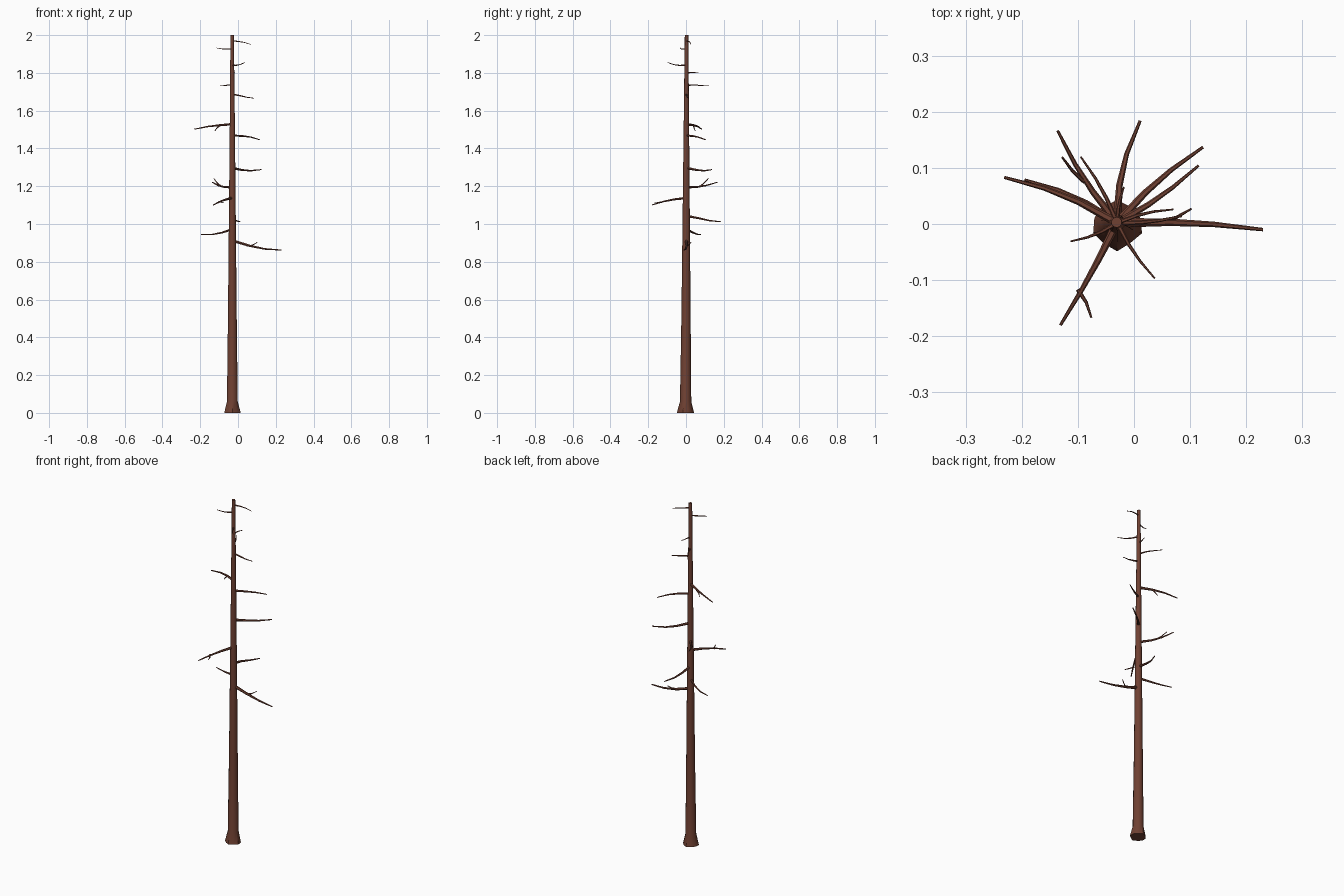
import bpy, bmesh, math
from mathutils import Vector

bark = bpy.data.materials.new("bark")
bark.diffuse_color = (0.16, 0.052, 0.032, 1)


def tube(name, points, radii, sides, flare=None):
    """Capped tube through points; flare scales the first ring unevenly."""
    bm = bmesh.new()
    pts = [Vector(p) for p in points]
    rings = []
    for i, p in enumerate(pts):
        d = (pts[min(i + 1, len(pts) - 1)] - pts[max(i - 1, 0)]).normalized()
        ref = Vector((1, 0, 0)) if abs(d.z) > 0.9 else Vector((0, 0, 1))
        u = (ref - d * ref.dot(d)).normalized()
        v = d.cross(u)
        ring = []
        for k in range(sides):
            a = 2 * math.pi * (k + 0.5) / sides
            r = radii[i] * (flare[k] if flare and i == 0 else 1)
            q = p + (u * math.cos(a) + v * math.sin(a)) * r
            if flare and i == 0:
                q.z = 0
            ring.append(bm.verts.new(q))
        rings.append(ring)
    for a, b in zip(rings, rings[1:]):
        for k in range(sides):
            n = (k + 1) % sides
            bm.faces.new((a[k], a[n], b[n], b[k]))
    bm.faces.new(rings[0][::-1])
    bm.faces.new(rings[-1])
    bmesh.ops.recalc_face_normals(bm, faces=bm.faces)
    mesh = bpy.data.meshes.new(name)
    bm.to_mesh(mesh)
    bm.free()
    mesh.materials.append(bark)
    ob = bpy.data.objects.new(name, mesh)
    bpy.context.collection.objects.link(ob)
    return ob


# Trunk with flared, uneven root collar
trunk = tube("trunk",
             [(-0.03, -0.002, 0), (-0.03, -0.002, 0.06), (-0.03, 0, 0.5),
              (-0.03, 0.001, 1.0), (-0.03, 0.002, 1.5), (-0.031, 0.003, 2.0)],
             [0.044, 0.030, 0.0245, 0.0195, 0.0145, 0.0095], 10,
             flare=[0.98, 0.92, 1.02, 0.93, 0.97, 1.02, 0.92, 1.06, 0.90, 1.06])
trunk.select_set(True)
bpy.context.view_layer.objects.active = trunk
bpy.ops.object.shade_smooth_by_angle(angle=math.radians(40))

# Branches: tip x, tip y, four heights from root to tip, sideways bow, radius
branches = [
    (0.23, -0.010, (0.910, 0.884, 0.868, 0.862), 0.006, 0.0085),
    (-0.195, 0.079, (0.971, 0.954, 0.945, 0.944), -0.010, 0.0065),
    (0.011, 0.184, (1.042, 1.030, 1.018, 1.012), 0.012, 0.0075),
    (-0.131, -0.180, (1.137, 1.130, 1.119, 1.101), 0.003, 0.0075),
    (-0.136, 0.166, (1.194, 1.196, 1.204, 1.221), 0.007, 0.0070),
    (0.123, 0.137, (1.296, 1.286, 1.282, 1.288), 0.008, 0.0075),
    (0.115, 0.104, (1.468, 1.466, 1.460, 1.446), -0.006, 0.0065),
    (-0.231, 0.083, (1.528, 1.523, 1.516, 1.502), -0.010, 0.0075),
    (0.085, 0.014, (1.687, 1.679, 1.671, 1.666), -0.004, 0.0050),
    (-0.095, 0.120, (1.735, 1.736, 1.733, 1.731), -0.005, 0.0045),
    (-0.018, 0.066, (1.799, 1.802, 1.802, 1.800), 0.003, 0.0040),
    (0.037, -0.097, (1.840, 1.840, 1.844, 1.855), -0.005, 0.0042),
    (-0.113, -0.031, (1.926, 1.926, 1.927, 1.932), 0.005, 0.0040),
    (0.070, 0.026, (1.970, 1.966, 1.961, 1.950), 0.005, 0.0040),
]
root = Vector((-0.03, 0.002))
for n, (x, y, heights, bow, r) in enumerate(branches, 1):
    out = Vector((x, y)) - root
    side = Vector((-out.y, out.x)).normalized()
    path = []
    for t, z in zip((0.03, 0.36, 0.66, 1.0), heights):
        p = root + out * t + side * bow * math.sin(math.pi * t)
        path.append((p.x, p.y, z))
    tube(f"branch_{n:02d}", path, [r, r * 0.78, r * 0.58, r * 0.36], 6)

# Twigs forking from the larger branches
twigs = [
    ((0.045, 0.003, 0.883), (0.076, 0.012, 0.888), (0.102, 0.027, 0.903)),
    ((-0.100, -0.117, 1.119), (-0.085, -0.140, 1.115), (-0.076, -0.167, 1.116)),
    ((-0.088, 0.075, 1.198), (-0.110, 0.095, 1.217), (-0.128, 0.119, 1.241)),
    ((-0.095, 0.039, 1.521), (-0.112, 0.043, 1.508), (-0.123, 0.049, 1.492)),
]
for n, path in enumerate(twigs, 1):
    tube(f"twig_{n}", path, [0.0040, 0.0030, 0.0018], 6)
